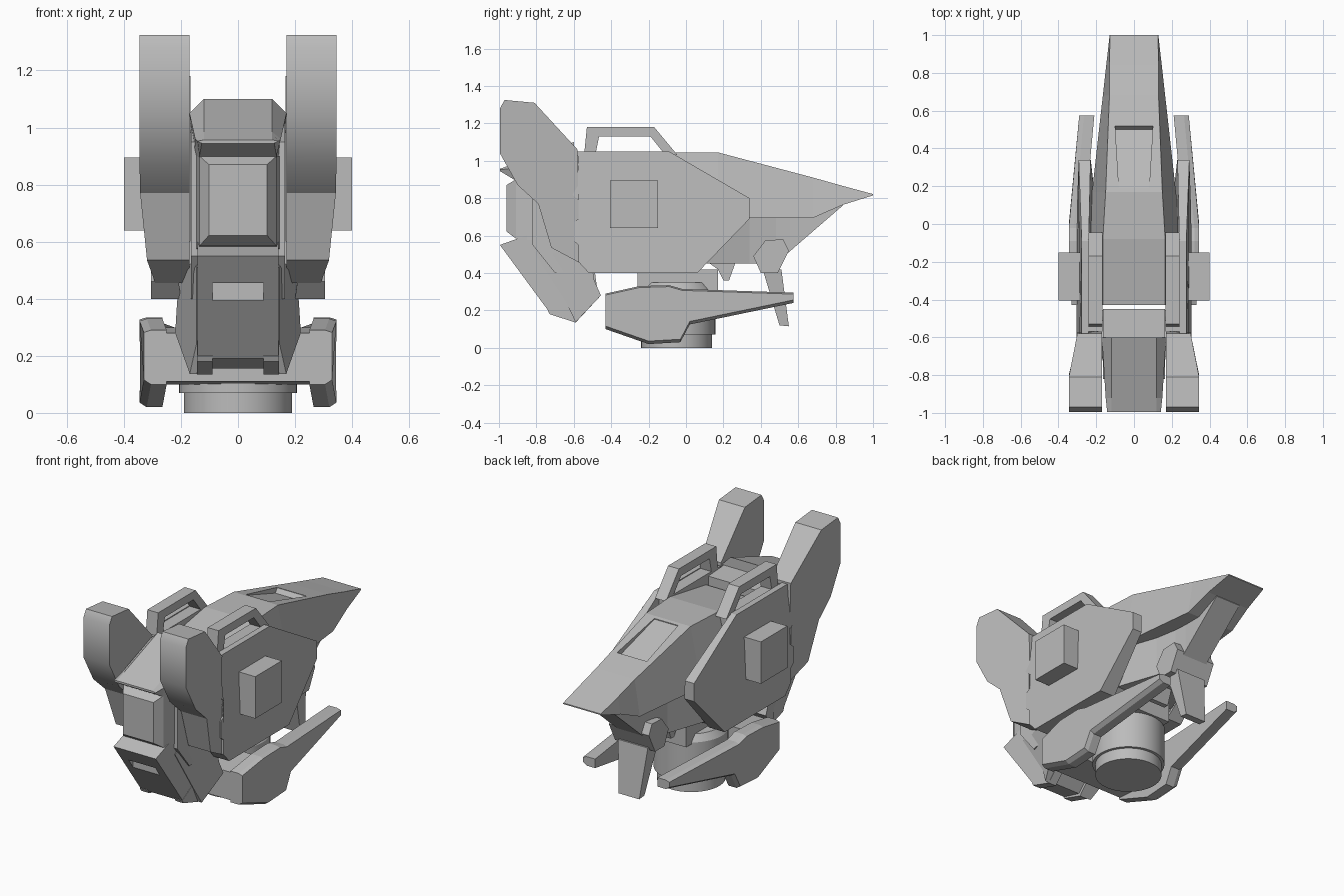
import bpy, bmesh

cube = bpy.data.objects.get("Cube")
if cube:
    bpy.data.objects.remove(cube, do_unlink=True)

grey = bpy.data.materials.new("plain grey")
grey.use_nodes = True
grey.diffuse_color = (0.5, 0.5, 0.5, 1)
grey.node_tree.nodes["Principled BSDF"].inputs["Base Color"].default_value = (0.5, 0.5, 0.5, 1)


def add_object(name, bm):
    bmesh.ops.recalc_face_normals(bm, faces=bm.faces)
    mesh = bpy.data.meshes.new(name)
    bm.to_mesh(mesh)
    bm.free()
    mesh.materials.append(grey)
    obj = bpy.data.objects.new(name, mesh)
    bpy.context.collection.objects.link(obj)
    return obj


def loft(name, rings, mirror=False):
    """Bridge equal-sized rings of points and cap both ends."""
    bm = bmesh.new()
    rows = [[bm.verts.new(p) for p in ring] for ring in rings]
    n = len(rows[0])
    for a, b in zip(rows, rows[1:]):
        for i in range(n):
            j = (i + 1) % n
            bm.faces.new((a[i], a[j], b[j], b[i]))
    bm.faces.new(rows[0])
    bm.faces.new(rows[-1])
    obj = add_object(name, bm)
    if mirror:
        obj.modifiers.new("Mirror", 'MIRROR')
    return obj


def pair(name, profile, inner, outer):
    """Mirrored side profile (y, z) between two x functions."""
    return loft(name, [[(f(y, z), y, z) for y, z in profile] for f in (inner, outer)], mirror=True)


def pair_flat(name, profile, x0, x1):
    return pair(name, profile, lambda y, z: x0, lambda y, z: x1)


def slab(name, profile, half):
    return loft(name, [[(x, y, z) for y, z in profile] for x in (-half, half)])


def rect(y0, y1, z0, z1):
    return [(y0, z0), (y1, z0), (y1, z1), (y0, z1)]


def symmetric(y, right):
    """Close a half section of (x, z) points, running top to bottom."""
    return [(x, y, z) for x, z in right] + [(-x, y, z) for x, z in reversed(right)]


def cut(obj, cutter):
    cutter.hide_render = True
    cutter.hide_set(True)
    cutter.display_type = 'WIRE'
    mod = obj.modifiers.new("Cut", 'BOOLEAN')
    mod.operation = 'DIFFERENCE'
    mod.solver = 'EXACT'
    mod.object = cutter


def smooth(obj):
    bpy.context.view_layer.objects.active = obj
    obj.select_set(True)
    bpy.ops.object.shade_smooth_by_angle()
    obj.select_set(False)


def ramp(v, a, b):
    return min(1, max(0, (v - a) / (b - a)))


# Upper hull: y, top half width, top z, hem half width, hem z
stations = [(-0.43, 0.165, 0.985, 0.25, 0.70), (-0.08, 0.165, 1.045, 0.25, 0.70),
            (0.17, 0.15, 1.045, 0.222, 0.695), (0.68, 0.13, 0.91, 0.165, 0.695),
            (0.84, 0.13, 0.865, 0.147, 0.765), (1.0, 0.127, 0.822, 0.129, 0.815)]
hull = loft("upper_hull", [symmetric(y, [(tw, tz), (hw, hz)])
                           for y, tw, tz, hw, hz in stations])

# Shallow scoop sunk into the sloping top
scoop = [(0.19, 1.12), (0.53, 1.12), (0.52, 0.95), (0.5, 0.925), (0.19, 1.035)]
cut(hull, loft("scoop_cutter", [[(s * (0.08 + 0.02 * ramp(y, 0.19, 0.52)), y, z)
                                for y, z in scoop] for s in (-1, 1)]))

# Lower hull narrowing into the tail spur: y, half width, top z, bottom z
keel = [(-0.43, 0.22, 0.72, 0.4), (0.03, 0.22, 0.72, 0.4), (0.09, 0.2, 0.72, 0.45),
        (0.34, 0.115, 0.72, 0.45), (0.48, 0.09, 0.72, 0.45), (0.56, 0.085, 0.72, 0.52),
        (0.84, 0.085, 0.79, 0.762)]
loft("lower_hull", [symmetric(y, [(w, hi), (w, lo)]) for y, w, hi, lo in keel])
slab("neck_mount", rect(-0.26, 0.17, 0.30, 0.42), 0.12)
slab("belly_hook", [(0.1, 0.47), (0.27, 0.47), (0.23, 0.36), (0.2, 0.36), (0.17, 0.42)], 0.06)

# Armour plates with a notched leading edge, leaning in towards the top
side = [(-0.58, 1.05), (-0.09, 1.05), (0.34, 0.8), (0.34, 0.69), (0.06, 0.4), (-0.52, 0.4),
        (-0.575, 0.46), (-0.575, 0.55), (-0.6, 0.57), (-0.6, 0.67), (-0.575, 0.69),
        (-0.575, 0.79), (-0.61, 0.82), (-0.61, 0.93), (-0.575, 0.95)]
pair("side_armour", side,
     lambda y, z: 0.2 + 0.04 * ramp(z, 0.4, 0.7) - 0.01 * ramp(y, 0, 0.34),
     lambda y, z: 0.305 - 0.028 * ramp(z, 0.8, 1.05) - 0.012 * ramp(y, 0, 0.34))
pair_flat("side_box", rect(-0.405, -0.15, 0.64, 0.895), 0.28, 0.4)

# Shoulder rails and the carrying handles they hold
pair_flat("shoulder_rail", rect(-0.57, -0.08, 0.6, 1.045), 0.167, 0.25)
pair_flat("top_handle", [(-0.545, 1.03), (-0.53, 1.18), (-0.17, 1.18), (-0.045, 1.03),
                         (-0.11, 1.03), (-0.19, 1.13), (-0.465, 1.13), (-0.485, 1.03)],
          0.167, 0.24)

# Tall ears
ear = [(-0.97, 1.325), (-0.81, 1.31), (-0.58, 1.06), (-0.57, 0.455), (-0.72, 0.535),
       (-0.79, 0.77), (-0.9, 0.87), (-0.995, 1.04), (-0.995, 1.28)]
smooth(pair("ear", ear, lambda y, z: 0.17,
            lambda y, z: 0.345 - 0.045 * ramp(y, -0.8, -0.58) - 0.01 * ramp(-z, -0.77, -0.53)))

# Head: core, sloping brow, snout
slab("head_core", [(-0.45, 0.45), (-0.45, 1.03), (-0.6, 1.04), (-0.82, 0.95), (-0.82, 0.55),
                   (-0.7, 0.4)], 0.165)
brow = [(-0.6, 0.12, 1.1, 0.17, 1.05, 0.85), (-0.92, 0.12, 0.984, 0.15, 0.96, 0.9),
        (-0.995, 0.12, 0.957, 0.142, 0.952, 0.945)]
loft("brow", [symmetric(y, [(tw, tz), (sw, sz), (sw - 0.015, bz)])
              for y, tw, tz, sw, sz, bz in brow])
snout = [(-0.78, 0.15, 0.57, 0.9), (-0.91, 0.135, 0.585, 0.9), (-0.96, 0.102, 0.622, 0.87)]
loft("snout", [symmetric(y, [(w, hi), (w, lo)]) for y, w, lo, hi in snout])

# Jaw: centre panel, corner posts, cheek guards
jaw = slab("jaw", [(-0.995, 0.55), (-0.73, 0.19), (-0.6, 0.155), (-0.47, 0.28), (-0.5, 0.5),
                   (-0.8, 0.62)], 0.142)
cut(jaw, slab("jaw_notch_cutter", rect(-0.96, -0.88, 0.39, 0.455), 0.09))
pair_flat("jaw_post", [(-0.74, 0.2), (-0.73, 0.18), (-0.59, 0.135), (-0.455, 0.28), (-0.5, 0.36),
                       (-0.62, 0.27)], 0.09, 0.143)
pair("cheek_guard", [(-0.73, 0.54), (-0.815, 0.51), (-0.64, 0.24), (-0.59, 0.137),
                     (-0.455, 0.28), (-0.49, 0.36), (-0.51, 0.49)],
     lambda y, z: 0.11, lambda y, z: 0.146 + 0.074 * ramp(y, -0.64, -0.48))

# Round neck, turned from a radius and height profile
bm = bmesh.new()
profile = [(0, 0), (0.19, 0), (0.19, 0.07), (0.207, 0.07), (0.207, 0.31), (0.18, 0.35), (0, 0.35)]
verts = [bm.verts.new((r, -0.05, z)) for r, z in profile]
edges = [bm.edges.new(ends) for ends in zip(verts, verts[1:])]
bmesh.ops.spin(bm, geom=verts + edges, cent=(0, -0.05, 0), axis=(0, 0, 1),
               angle=6.2831853, steps=48)
bmesh.ops.remove_doubles(bm, verts=bm.verts, dist=0.0005)
smooth(add_object("neck", bm))

# Collar: long arms with a chamfered lower edge, joined by a front bar
arm = [(-0.43, 0.29), (-0.25, 0.33), (-0.09, 0.335), (-0.02, 0.315), (0.575, 0.295),
       (0.575, 0.24), (0.02, 0.125), (-0.03, 0.03), (-0.2, 0.02), (-0.43, 0.1)]


def arm_ring(x, lift):
    return [(x - 0.055 * ramp(y, 0, 0.57) - 0.015 * ramp(-y, 0.25, 0.43), y,
             z + (lift if z < 0.27 else -lift / 2)) for y, z in arm]


loft("collar_arm", [arm_ring(0.265, 0), arm_ring(0.32, 0), arm_ring(0.345, 0.016)], mirror=True)
slab("collar_bar", [(-0.425, 0.11), (-0.2, 0.1), (-0.2, 0.3), (-0.425, 0.28)], 0.28)

# Rear pod, wider than the spur, and its hanging fin
slab("rear_pod", [(0.36, 0.49), (0.425, 0.575), (0.52, 0.58), (0.55, 0.52), (0.49, 0.4),
                  (0.4, 0.4)], 0.135)
fin = [(0.41, 0.42), (0.5, 0.12), (0.55, 0.115), (0.51, 0.42)]
loft("rear_fin", [[(s * (0.07 + 0.03 * ramp(z, 0.12, 0.42)), y, z) for y, z in fin]
                  for s in (-1, 1)])
